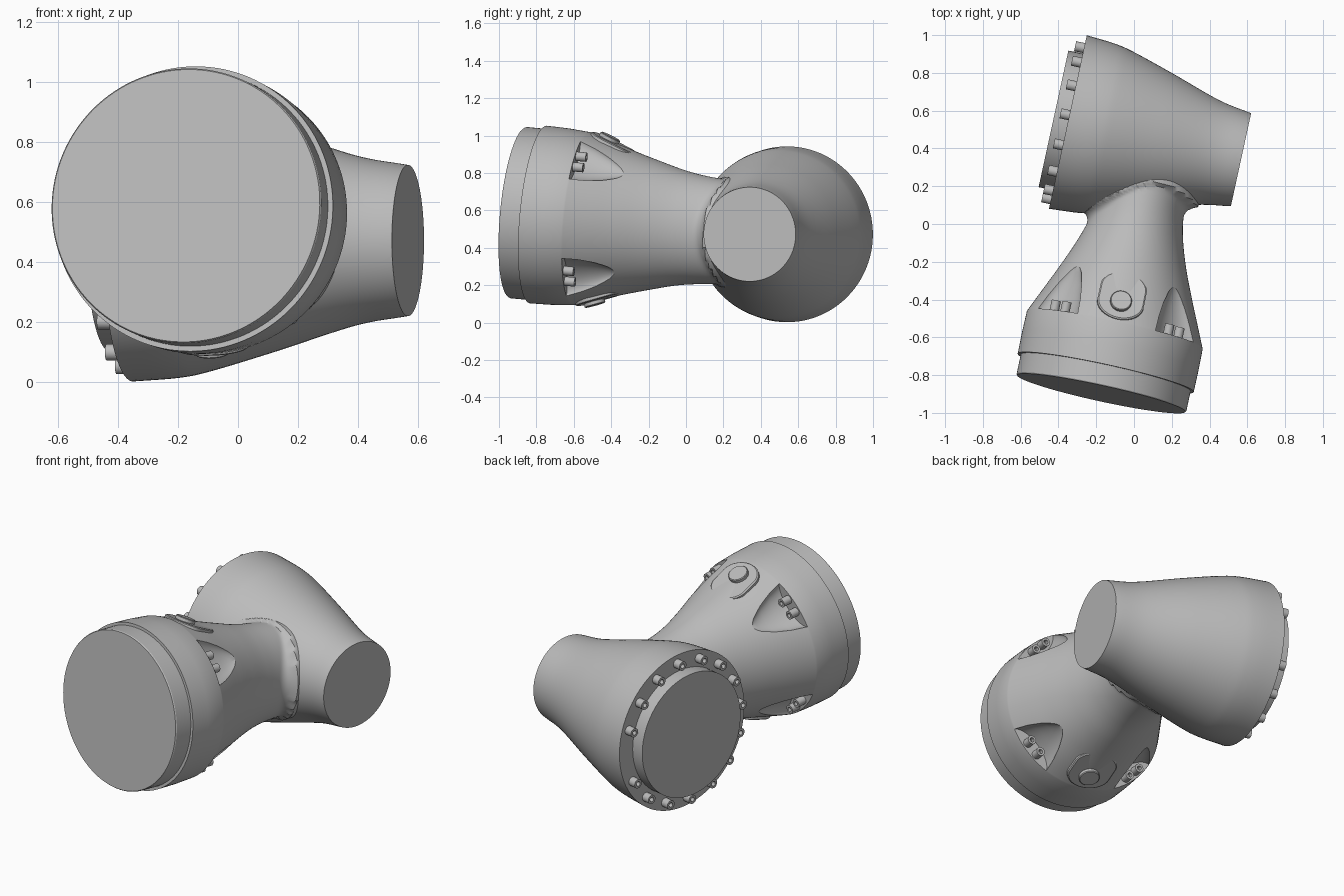
import bpy, bmesh, math
from mathutils import Vector

old = bpy.data.objects.get("Cube")
if old:
    bpy.data.objects.remove(old, do_unlink=True)

# One plain material for the whole casting
grey = bpy.data.materials.new("light_grey")
grey.use_nodes = True
colour = (0.5, 0.5, 0.5, 1)
grey.diffuse_color = colour
grey.node_tree.nodes["Principled BSDF"].inputs["Base Color"].default_value = colour

# Frames: cross axis runs to the small end, arm axis runs from front cap to the joint
cross = Vector((0.977, -0.213, 0)).normalized()
arm = Vector((0.207, 0.974, -0.093)).normalized()
up = cross.cross(arm).normalized()
flat_up = Vector((0, 0, 1))
flat_side = flat_up.cross(cross)
cross_origin = Vector((-0.35, 0.54, 0.472))
arm_origin = Vector((-0.173, -0.897, 0.588))


def smooth_rings(keys, steps=8):
    """Catmull-Rom samples through the key rings."""
    pts = [Vector(k) for k in keys]
    pts = [2 * pts[0] - pts[1]] + pts + [2 * pts[-1] - pts[-2]]
    out = []
    for p0, p1, p2, p3 in zip(pts, pts[1:], pts[2:], pts[3:]):
        for i in range(steps):
            s = i / steps
            out.append(0.5 * (2 * p1 + (p2 - p0) * s + (2 * p0 - 5 * p1 + 4 * p2 - p3) * s ** 2
                              + (3 * p1 - p0 - 3 * p2 + p3) * s ** 3))
    return out + [pts[-2]]


def loft(name, origin, ex, ey, ez, rings, sides=32, stretch=0.0, push=None):
    """Elliptic rings (height, rx, ry) stacked along ez, capped at both ends."""
    bm = bmesh.new()
    loops = []
    for h, rx, ry in rings:
        loop = []
        for i in range(sides):
            a = 2 * math.pi * i / sides
            x, y = rx * math.cos(a), ry * math.sin(a)
            if y > 0.001:
                y += stretch
            p = origin + ex * x + ey * y + ez * h
            if push:
                p += (ex * math.cos(a) + ey * math.sin(a)) * push(p, a)
            loop.append(bm.verts.new(p))
        loops.append(loop)
    for lo, hi in zip(loops, loops[1:]):
        for i in range(sides):
            j = (i + 1) % sides
            bm.faces.new((lo[i], lo[j], hi[j], hi[i]))
    bm.faces.new(loops[0])
    bm.faces.new(loops[-1])
    bmesh.ops.recalc_face_normals(bm, faces=bm.faces)
    mesh = bpy.data.meshes.new(name)
    bm.to_mesh(mesh)
    bm.free()
    mesh.materials.append(grey)
    obj = bpy.data.objects.new(name, mesh)
    bpy.context.collection.objects.link(obj)
    return obj


def activate(obj):
    bpy.ops.object.select_all(action="DESELECT")
    obj.select_set(True)
    bpy.context.view_layer.objects.active = obj


def bolt(name, base, axis, radius, height):
    """Socket head bolt."""
    side = axis.orthogonal().normalized()
    hole = radius * 0.5
    loft(name, base, side, axis.cross(side), axis,
         [(-0.02, radius, radius), (height, radius, radius),
          (height, hole, hole), (height * 0.5, hole, hole)], 20)


# Cross housing: wide bolted flange tapering to the small end
taper = smooth_rings([(t, r, r) for t, r in
                      [(0, 0.47), (0.156, 0.458), (0.263, 0.436), (0.482, 0.371),
                       (0.757, 0.284), (0.938, 0.252)]])
loft("cross_housing", cross_origin, flat_side, flat_up, cross, taper, 96)
loft("flange_cover", cross_origin, flat_side, flat_up, cross,
     [(-0.078, 0.37, 0.37), (0.02, 0.37, 0.37)], 96)

# Flange bolts, one place left empty on the back side
for k in range(15):
    a = math.radians(17.5 + 22.5 * k)
    spot = cross_origin + (flat_side * math.cos(a) + flat_up * math.sin(a)) * 0.42
    bolt("flange_bolt_%d" % (k + 1), spot, -cross, 0.027, 0.048)


def fillet(p, a):
    """Flare the arm outwards where it nears the cross housing."""
    rel = p - cross_origin
    t = rel.dot(cross)
    radius = min(taper, key=lambda ring: abs(ring[0] - t))[1]
    for lo, hi in zip(taper, taper[1:]):
        if lo[0] <= t <= hi[0]:
            radius = lo[1] + (hi[1] - lo[1]) * (t - lo[0]) / (hi[0] - lo[0])
    gap = max((rel - cross * t).length - radius, 0)
    size = 0.015 + 0.055 * math.cos(a) ** 2
    if gap >= size:
        return 0
    return size - math.sqrt(size ** 2 - (size - gap) ** 2)


# Arm housing: round collar, then an oval neck
neck = smooth_rings([(0.345, 0.476, 0.465), (0.47, 0.42, 0.428), (0.6, 0.362, 0.387),
                     (0.75, 0.3, 0.345), (0.9, 0.252, 0.307), (1.05, 0.228, 0.286),
                     (1.3, 0.222, 0.27)], 14)
housing = loft("arm_housing", arm_origin, cross, up, arm,
               [(0.112, 0.477, 0.477), (0.23, 0.478, 0.474)] + neck, 128, push=fillet)
loft("front_cap", arm_origin, cross, up, arm,
     [(0, 0.456, 0.456), (0.006, 0.46, 0.46), (0.15, 0.46, 0.46)], 128)

# Four scooped pockets with a pair of bolts in each
for sx in (-1, 1):
    for sy in (-1, 1):
        out = (cross * sx + up * sy).normalized()
        along = arm.cross(out)
        tag = ("left" if sx > 0 else "right") + ("_upper" if sy > 0 else "_lower")
        slant = arm * 0.27 - out * 0.085
        start = arm_origin + arm * 0.35 + out * 0.465
        cutter = loft("pocket_cutter", start, along, out, slant,
                      [(0, 0.15, 0.08), (0.3, 0.125, 0.068), (0.6, 0.09, 0.05),
                       (0.85, 0.05, 0.028), (1, 0.015, 0.008)], 40)
        cutter.hide_render = True
        activate(housing)
        cut = housing.modifiers.new("pocket", "BOOLEAN")
        cut.operation = "DIFFERENCE"
        cut.solver = "EXACT"
        cut.object = cutter
        bpy.ops.object.modifier_apply(modifier=cut.name)
        bpy.data.objects.remove(cutter, do_unlink=True)
        for n, offset in enumerate((-0.04, 0.04)):
            spot = arm_origin + arm * 0.35 + out * 0.434 + along * offset
            bolt("%s_pocket_bolt_%d" % (tag, n + 1), spot, arm, 0.025, 0.055)

# Round plugs on raised pads above and below the neck
tilt = math.radians(21)
for side, tag in ((1, "upper"), (-1, "lower")):
    normal = up * side * math.cos(tilt) + arm * math.sin(tilt)
    back = arm * math.cos(tilt) - up * side * math.sin(tilt)
    spot = arm_origin + arm * 0.455 + up * side * 0.428
    loft(tag + "_pad", spot, cross, back, normal,
         [(-0.08, 0.125, 0.1), (0.002, 0.125, 0.1), (0.007, 0.118, 0.093)], 48, stretch=0.08)
    loft(tag + "_plug", spot, cross, back, normal,
         [(-0.02, 0.057, 0.057), (0.024, 0.057, 0.057), (0.028, 0.053, 0.053)], 40)

# Smooth curved walls, crisp edges
for obj in bpy.context.collection.objects:
    if obj.type == "MESH" and grey.name in obj.data.materials:
        activate(obj)
        bpy.ops.object.shade_smooth_by_angle(angle=math.radians(32))
